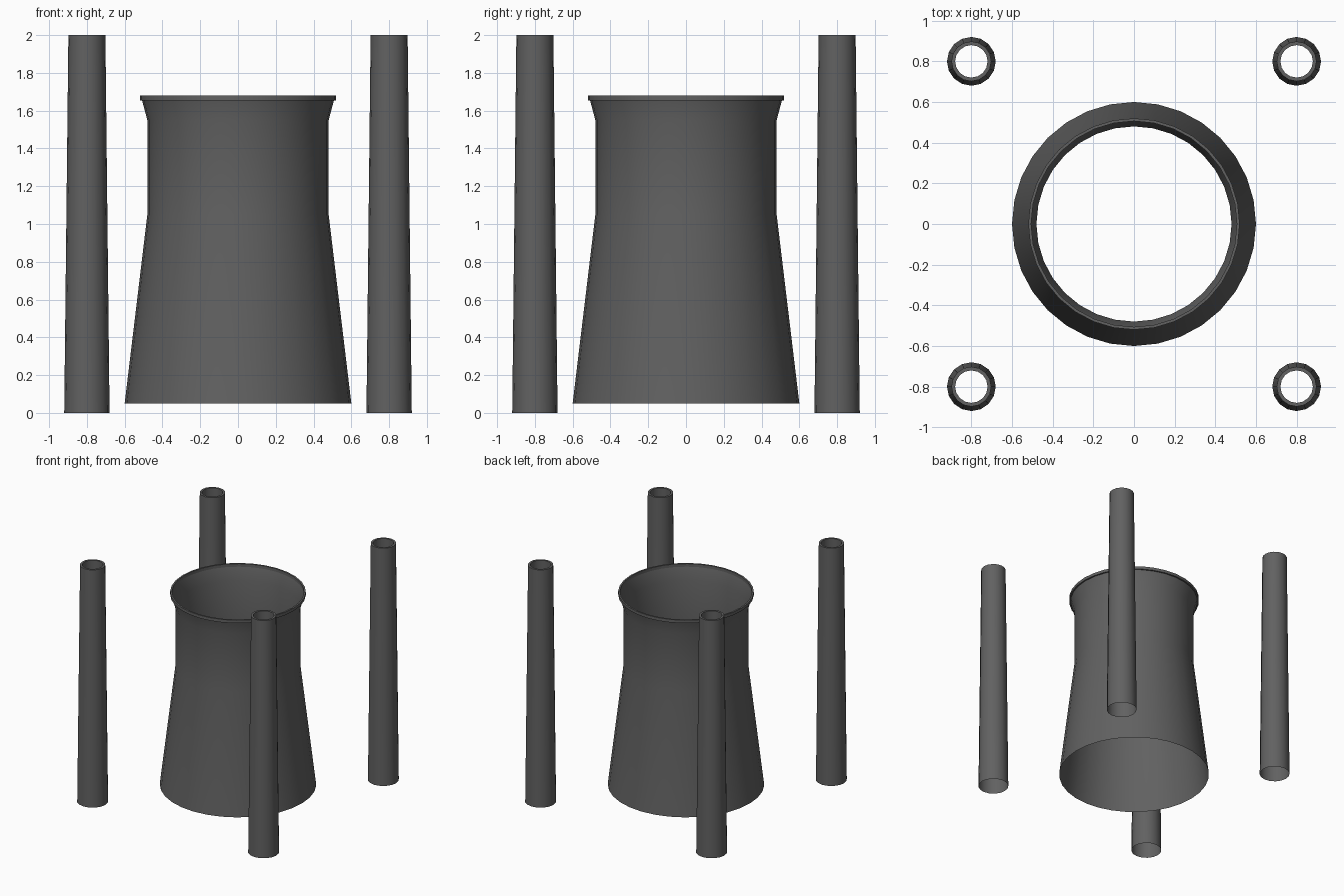
import bpy, bmesh, math

if "Cube" in bpy.data.objects:
    bpy.data.objects.remove(bpy.data.objects["Cube"])

# One dark grey for everything
grey = bpy.data.materials.new("dark_grey")
grey.diffuse_color = (0.12, 0.12, 0.12, 1.0)
grey.use_nodes = True
grey.node_tree.nodes["Principled BSDF"].inputs["Base Color"].default_value = grey.diffuse_color


def lathe(name, profile, sides, x=0.0, y=0.0):
    """Spin an open (radius, height) profile around z into a thin shell."""
    bm = bmesh.new()
    rings = []
    for r, z in profile:
        rings.append([bm.verts.new((r * math.cos(2 * math.pi * i / sides),
                                    r * math.sin(2 * math.pi * i / sides), z))
                      for i in range(sides)])
    for a, b in zip(rings, rings[1:]):
        for i in range(sides):
            j = (i + 1) % sides
            bm.faces.new((a[i], a[j], b[j], b[i]))
    mesh = bpy.data.meshes.new(name)
    bm.to_mesh(mesh)
    bm.free()
    mesh.materials.append(grey)
    ob = bpy.data.objects.new(name, mesh)
    ob.location = (x, y, 0)
    bpy.context.collection.objects.link(ob)
    bpy.ops.object.select_all(action='DESELECT')
    ob.select_set(True)
    bpy.context.view_layer.objects.active = ob
    bpy.ops.object.shade_smooth_by_angle(angle=math.radians(30))
    return ob


# Central cooling tower: open shell with flared neck
lathe("cooling_tower",
      [(0.60, 0.05), (0.48, 1.05), (0.48, 1.55), (0.508, 1.655)], 32)

# Raised lip around the tower mouth
lathe("tower_lip",
      [(0.508, 1.655), (0.52, 1.655), (0.52, 1.68), (0.506, 1.68), (0.506, 1.655)], 32)

# Four tapered chimneys with a hollow top
for sx, side in ((-1, "left"), (1, "right")):
    for sy, end in ((-1, "front"), (1, "back")):
        lathe(f"chimney_{end}_{side}",
              [(0.12, 0.0), (0.098, 2.0), (0.08, 2.0), (0.08, 1.85)],
              16, 0.8 * sx, 0.8 * sy)
